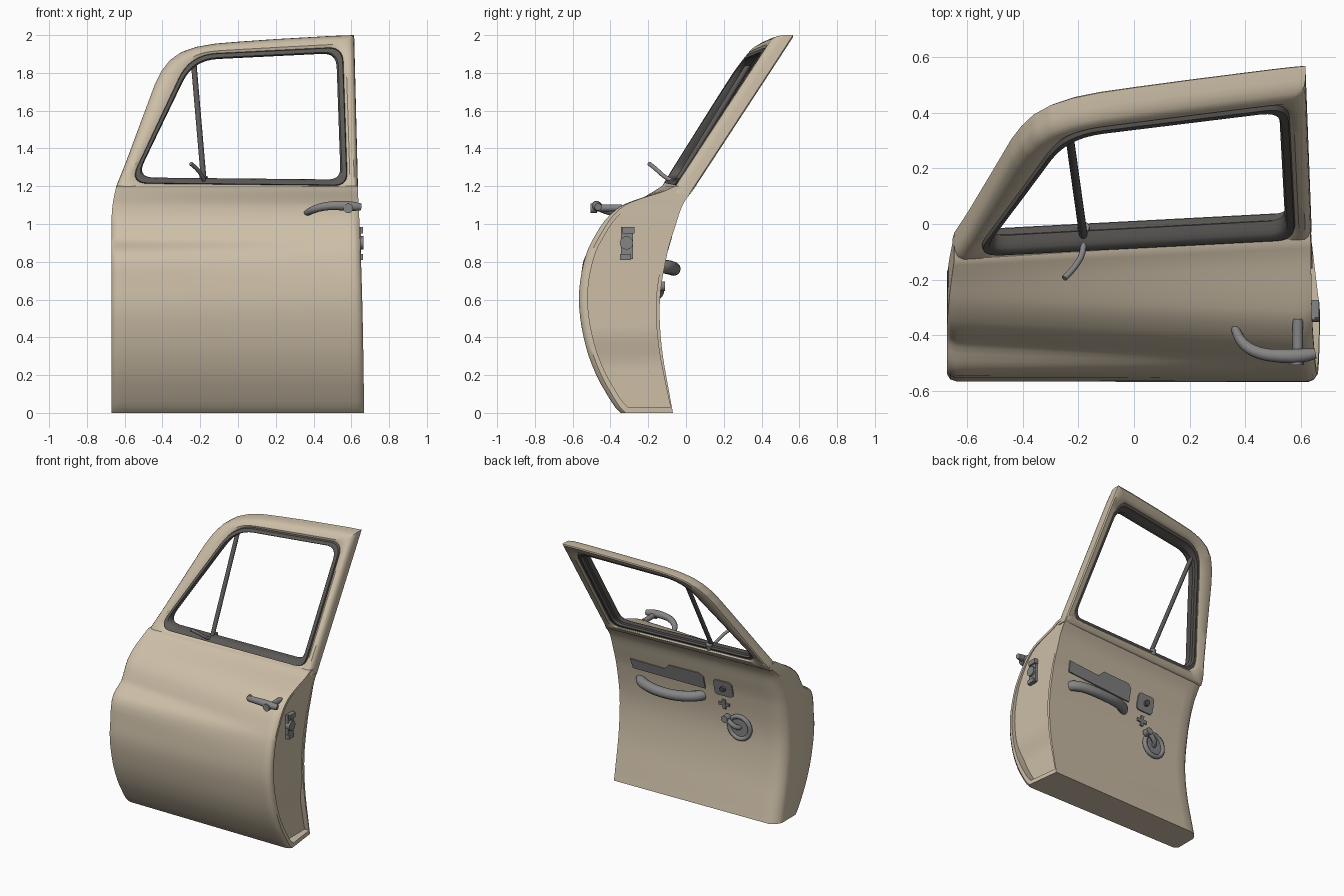
import bpy, bmesh, math
from mathutils import Vector

if "Cube" in bpy.data.objects:
    bpy.data.objects.remove(bpy.data.objects["Cube"])

def material(name, c):
    m = bpy.data.materials.new(name)
    m.diffuse_color = (*c, 1)
    m.use_nodes = True
    m.node_tree.nodes["Principled BSDF"].inputs["Base Color"].default_value = m.diffuse_color
    return m

TAN = material("tan paint", (0.61, 0.52, 0.39))
METAL = material("grey metal", (0.235, 0.235, 0.235))
DARK = material("dark rubber", (0.105, 0.098, 0.092))

def make(name, verts, faces, mat, angle=35):
    bm = bmesh.new()
    vs = [bm.verts.new(v) for v in verts]
    for f in faces:
        bm.faces.new([vs[i] for i in f])
    bmesh.ops.recalc_face_normals(bm, faces=bm.faces)
    me = bpy.data.meshes.new(name)
    bm.to_mesh(me)
    bm.free()
    return link(name, me, mat, angle)

def link(name, me, mat, angle=35):
    o = bpy.data.objects.new(name, me)
    bpy.context.collection.objects.link(o)
    me.materials.clear()
    me.materials.append(mat)
    bpy.ops.object.select_all(action='DESELECT')
    o.select_set(True)
    bpy.context.view_layer.objects.active = o
    bpy.ops.object.shade_smooth_by_angle(angle=math.radians(angle))
    return o

def tube(name, pts, r, mat, radii=None, closed=False):
    cu = bpy.data.curves.new(name, 'CURVE')
    cu.dimensions, cu.bevel_depth, cu.bevel_resolution = '3D', r, 4
    cu.use_fill_caps, cu.resolution_u = True, 6
    s = cu.splines.new('NURBS')
    s.points.add(len(pts) - 1)
    for i, p in enumerate(pts):
        s.points[i].co = (*p, 1)
        s.points[i].radius = radii[i] if radii else 1
    s.order_u, s.use_endpoint_u, s.use_cyclic_u = min(4, len(pts)), not closed, closed
    tmp = bpy.data.objects.new(name + "_path", cu)
    bpy.context.collection.objects.link(tmp)
    me = bpy.data.meshes.new_from_object(tmp.evaluated_get(bpy.context.evaluated_depsgraph_get()))
    bpy.data.objects.remove(tmp)
    return link(name, me, mat, 50)

def curve(pts, z):
    """Smooth interpolation through (z, value) points."""
    n = len(pts)
    i = max(0, min(n - 2, sum(p[0] <= z for p in pts) - 1))
    slope = lambda k: ((pts[min(k + 1, n - 1)][1] - pts[max(k - 1, 0)][1]) /
                       (pts[min(k + 1, n - 1)][0] - pts[max(k - 1, 0)][0]))
    h = pts[i + 1][0] - pts[i][0]
    t = (z - pts[i][0]) / h
    a, b = pts[i][1], pts[i + 1][1]
    return ((2*t**3 - 3*t*t + 1) * a + (t**3 - 2*t*t + t) * h * slope(i)
            + (3*t*t - 2*t**3) * b + (t**3 - t*t) * h * slope(i + 1))

# ---- profiles of the lower door (z, y) and its ends (z, x)
LOW = [(0, -.345), (.03, -.375), (.1, -.42), (.2, -.475), (.35, -.53), (.55, -.565)]
OUT_R = LOW + [(.7, -.56), (.85, -.525), (.95, -.475), (1.03, -.42), (1.1, -.335),
               (1.14, -.23), (1.17, -.13), (1.2, -.06)]
OUT_L = LOW + [(.7, -.555), (.8, -.545), (.86, -.51), (.91, -.435), (.96, -.405),
               (1.03, -.365), (1.1, -.29), (1.15, -.21), (1.2, -.13)]
INNER = [(0, -.07), (.08, -.085), (.35, -.13), (.6, -.14), (.85, -.1), (1, -.055), (1.1, -.02), (1.2, .043)]
END_R = [(0, .668), (.5, .66), (.9, .648), (1.15, .636), (1.2, .634)]
END_IN = [(0, .638), (.5, .64), (.9, .638), (1.15, .634), (1.2, .632)]
END_L = [(0, -.67), (.5, -.67), (1, -.67), (1.1, -.664), (1.2, -.645)]

def outer_y(x, z):
    t = max(0, min(1, (x + .67) / 1.27))
    return curve(OUT_L, z) * (1 - t) + curve(OUT_R, z) * t

def inner_y(x, z):
    return curve(INNER, z) - .065 * (.6 - x) * min(1, .4 + z / 1.8)

def front_y(x, z):                      # sloping, slightly twisted plane of the window frame
    return -.05 + .655 * (z - 1.21) - (.058 + .032 * max(0, min(1, (z - 1.2) / .6))) * (.6 - x)

# ---- lower door: lofted shell with rounded ends
Z = [0, .015, .03, .06, .1] + [.15 + .05 * i for i in range(14)] + \
    [.83 + .015 * i for i in range(10)] + [.99 + .03 * i for i in range(4)] + [1.1 + .0125 * i for i in range(9)]
U = [0, .008, .025, .05] + [.1 * i for i in range(1, 10)] + [.95, .975, .99, 1]
PULL_OUT = {0: .025, .008: .008, .99: .008, 1: .026}
PULL_IN = {0: .065, .008: .04, .025: .015}
n = len(Z)
verts, faces = [], []
for u in U:
    fr, bk = [], []
    for z in Z:
        x = curve(END_L, z) * (1 - u) + curve(END_R, z) * u
        xb = curve(END_L, z) * (1 - u) + curve(END_IN, z) * u
        k = min(1, (1.2 - z) / .2)
        fr.append((x, outer_y(x, z) + k * PULL_OUT.get(u, 0), z))
        bk.append((xb, inner_y(xb, z) - k * PULL_IN.get(u, 0), z))
    verts += fr + bk[::-1]
# recessed latch-side wall: rim, then sunk ring
last = verts[-2 * n:]
for sink in (0, 1):
    for i in range(2 * n):
        p, q = Vector(last[i]), Vector(last[2 * n - 1 - i])
        v = p.lerp(q, .05)
        v.z = .03 + v.z * .96
        if sink:
            v.x = min(v.x - .004, .632) - .03 * max(0, min(1, (.42 - v.z) / .15))
        verts.append(v)
m = 2 * n
rows = len(U) + 2
for r in range(rows - 1):
    for i in range(m):
        j = (i + 1) % m
        faces.append((r*m + i, r*m + j, r*m + m + j, r*m + m + i))
for base in (0, (rows - 1) * m):
    for i in range(n - 1):
        faces.append((base + i, base + i + 1, base + m - 2 - i, base + m - 1 - i))
make("door_body", verts, faces, TAN, 40)

# ---- window frame and rubber seal: rings between matching outlines
OUTLINE = [(.636, 1.16), (.615, 2.0), (.5, 1.996), (.2, 1.979), (0, 1.965), (-.12, 1.955), (-.22, 1.938),
           (-.3, 1.91), (-.36, 1.868), (-.405, 1.81), (-.44, 1.74), (-.6, 1.31), (-.645, 1.2), (-.652, 1.16)]

def rounded(corners):
    out = []
    for i, (x, z, r) in enumerate(corners):
        c = Vector((x, z))
        a, b = (Vector(corners[k % len(corners)][:2]) for k in (i - 1, i + 1))
        p, q = c + (a - c).normalized() * r, c + (b - c).normalized() * r
        for k in range(9):
            t = k / 8
            out.append(tuple(p * (1-t)**2 + c * 2*t*(1-t) + q * t*t))
    return out

WINDOW = rounded([(.58, 1.203, .07), (.555, 1.938, .08), (-.255, 1.897, .14), (-.575, 1.215, .1)])
CX, CZ = .04, 1.56

def ray(poly, ang):
    d = Vector((math.cos(ang), math.sin(ang)))
    best = 0
    for i in range(len(poly)):
        a = Vector(poly[i]) - Vector((CX, CZ))
        e = Vector(poly[(i + 1) % len(poly)]) - Vector((CX, CZ)) - a
        den = d.cross(e)
        if abs(den) > 1e-9:
            s, t = a.cross(e) / den, a.cross(d) / den
            if s > 0 and -1e-6 <= t <= 1 + 1e-6:
                best = max(best, s)
    return Vector((CX, CZ)) + d * best

ANG = sorted({round(math.atan2(p[1] - CZ, p[0] - CX), 4) for p in OUTLINE + WINDOW}
             | {round(-math.pi + .0628 * i + .01, 4) for i in range(100)})

def ring(name, outer, inner, section, mat):
    vs, fs, k = [], [], len(section)
    for a in ANG:
        p, q = ray(outer, a), ray(inner, a)
        for t, d in section:
            c = p.lerp(q, t)
            vs.append((c.x, front_y(c.x, c.y) + d, c.y))
    for i in range(len(ANG)):
        j = (i + 1) % len(ANG)
        for s in range(k):
            s2 = (s + 1) % k
            fs.append((i*k + s, i*k + s2, j*k + s2, j*k + s))
    return make(name, vs, fs, mat)

ring("window_frame", OUTLINE, WINDOW,
     [(0, .05), (.04, .03), (.15, .01), (.35, 0), (.75, 0), (1, .012), (1, .09), (.8, .103), (.15, .106), (0, .098)], TAN)
SEAL_IN = [(.015 + (x - .015) * .935, 1.565 + (z - 1.565) * .91) for x, z in WINDOW]
ring("window_seal", WINDOW, SEAL_IN,
     [(-.05, .02), (.1, -.004), (.75, -.002), (.9, .006), (1, .022), (1, .05), (.6, .06), (.5, .085), (-.05, .085)], DARK)

# ---- vent window bar and its catch
def on_frame(x, z, d):
    return (x, front_y(x, z) + d, z)
tube("vent_bar", [on_frame(-.237, 1.88, .04), on_frame(-.18, 1.215, .04)], .015, DARK)
tube("vent_bar_foot", [on_frame(-.18, 1.205, .075), on_frame(-.182, 1.25, .06)], .022, METAL)
tube("vent_catch", [(-.18, -.05, 1.225), (-.18, -.1, 1.235), (-.2, -.14, 1.275), (-.225, -.17, 1.3), (-.25, -.195, 1.32)], .011, METAL)

# ---- outside handle
tube("outside_handle", [(.36, -.365, 1.055), (.375, -.42, 1.066), (.43, -.465, 1.092), (.52, -.475, 1.1),
                        (.6, -.475, 1.095), (.65, -.465, 1.09)], .024, METAL, [.6, .8, .9, 1, 1.2, .8])
tube("handle_stem", [(.588, -.34, 1.085), (.588, -.48, 1.085)], .019, METAL)
tube("handle_lock", [(.583, -.47, 1.083), (.583, -.505, 1.083)], .026, METAL)

# ---- latch on the end wall
def box(name, lo, hi, mat):
    v = [(x, y, z) for x in (lo[0], hi[0]) for y in (lo[1], hi[1]) for z in (lo[2], hi[2])]
    make(name, v, [(0, 1, 3, 2), (4, 5, 7, 6), (0, 1, 5, 4), (2, 3, 7, 6), (0, 2, 6, 4), (1, 3, 7, 5)], mat)
box("latch_plate", (.62, -.345, .815), (.65, -.28, .985), METAL)
box("latch_top", (.63, -.335, .95), (.663, -.272, .985), METAL)
box("latch_bottom", (.63, -.35, .81), (.663, -.29, .84), METAL)
tube("latch_rotor", [(.63, -.315, .9), (.665, -.315, .9)], .036, METAL)

# ---- inside trim: plates that follow the inner panel
def plate(name, outline, mat, high=.009, low=-.012):
    k = len(outline)
    vs = [(x, inner_y(x, z) + d, z) for d in (low, high) for x, z in outline]
    fs = [tuple(range(k)), tuple(range(k, 2 * k))] + [(i, (i+1) % k, k + (i+1) % k, k + i) for i in range(k)]
    return make(name, vs, fs, mat, 30)

def disc(cx, cz, r):
    return [(cx + r * math.cos(i * math.pi / 16), cz + r * math.sin(i * math.pi / 16)) for i in range(32)]

plate("inside_panel", [(.5, .86), (.51, .935), (.24, .925), (.2, .965), (-.03, .965), (-.065, .94), (-.065, .845)], METAL)
plate("release_plate", rounded([(-.14, .825, .03), (-.14, .945, .03), (-.285, .945, .03), (-.285, .825, .03)]), METAL)
plate("release_knob", disc(-.215, .885, .02), DARK, .03)
plate("cross_bar", [(-.16, .745), (-.16, .768), (-.245, .768), (-.245, .745)], METAL)
plate("cross_post", [(-.19, .72), (-.19, .793), (-.215, .793), (-.215, .72)], METAL, .011)

# ---- pull handle
tube("pull_handle", [(x, inner_y(x, z) + d, z) for x, z, d in
                     [(.46, .775, -.01), (.44, .775, .03), (.33, .765, .07), (.21, .76, .075), (.1, .765, .07),
                      (-.01, .775, .03), (-.03, .78, -.01)]], .036, METAL)

# ---- window crank
plate("crank_disc", disc(-.32, .61, .08), METAL, .012)
tube("crank_ring", [(x, inner_y(x, z) + .012, z) for x, z in disc(-.32, .61, .082)], .016, METAL, closed=True)
tube("crank_arm", [(x, inner_y(x, z) + d, z) for x, z, d in
                   [(-.32, .61, 0), (-.32, .61, .05), (-.28, .64, .05), (-.24, .67, .045)]], .017, METAL)
tube("crank_knob", [(-.235, inner_y(-.24, .67) + .02, .67), (-.235, inner_y(-.24, .67) + .065, .67)], .026, METAL)
